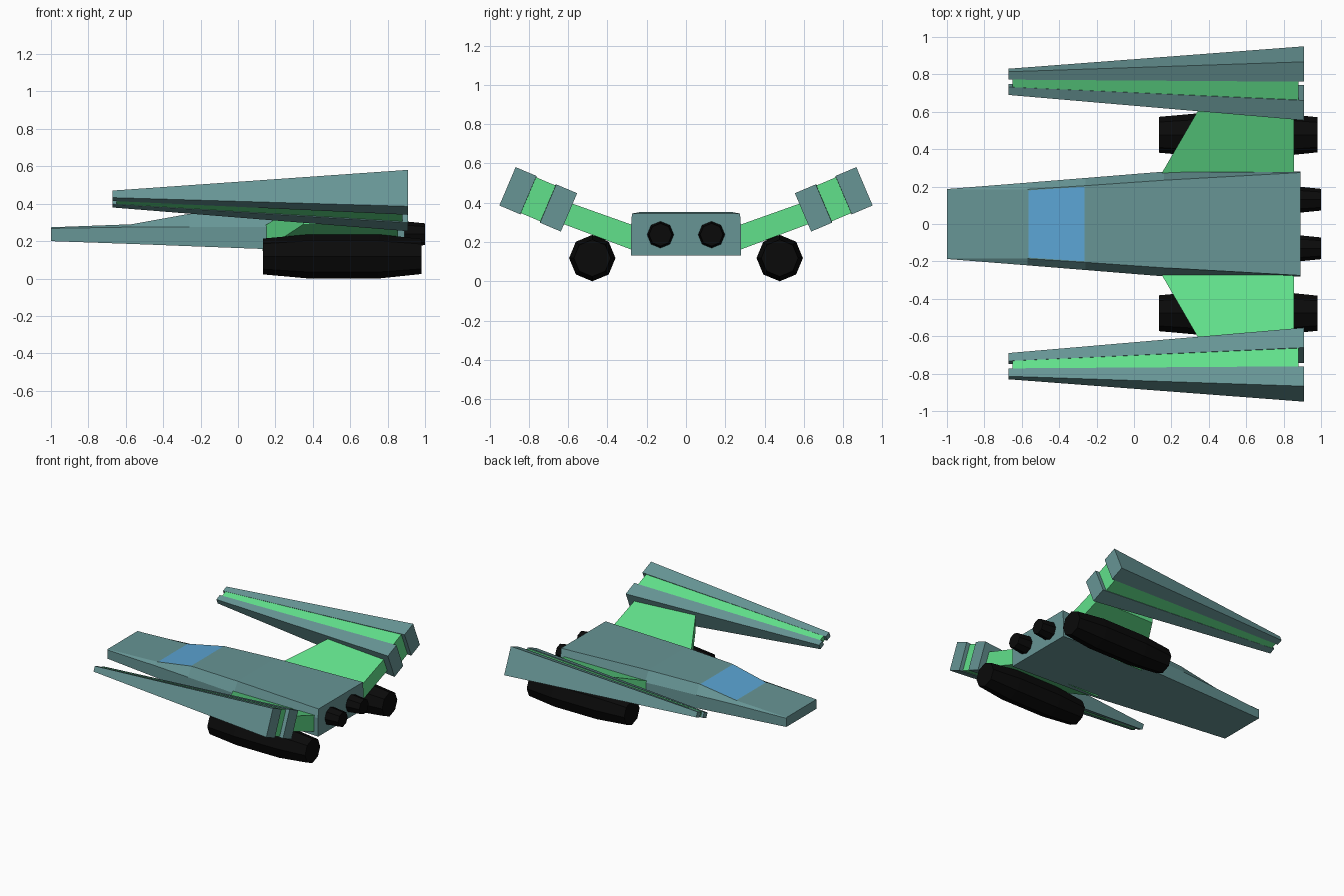
import bpy, bmesh, math
from mathutils import Vector

if "Cube" in bpy.data.objects:
    bpy.data.objects.remove(bpy.data.objects["Cube"])


def material(name, rgb):
    m = bpy.data.materials.new(name)
    m.diffuse_color = (*rgb, 1)
    m.use_nodes = True
    m.node_tree.nodes["Principled BSDF"].inputs["Base Color"].default_value = m.diffuse_color
    return m


TEAL = material("grey teal", (0.135, 0.30, 0.30))
GREEN = material("bright green", (0.12, 0.75, 0.26))
BLUE = material("window blue", (0.105, 0.37, 0.65))
BLACK = material("black", (0.003, 0.003, 0.003))


def loft(name, rings, mats, edit=None):
    """Skin equal-length rings of points, cap the ends."""
    bm = bmesh.new()
    vs = [[bm.verts.new(p) for p in r] for r in rings]
    n = len(vs[0])
    for a, b in zip(vs, vs[1:]):
        for i in range(n):
            j = (i + 1) % n
            bm.faces.new((a[i], a[j], b[j], b[i]))
    bm.faces.new(vs[0])
    bm.faces.new(vs[-1])
    bmesh.ops.recalc_face_normals(bm, faces=bm.faces)
    if edit:
        edit(bm)
    me = bpy.data.meshes.new(name)
    bm.to_mesh(me)
    bm.free()
    for m in mats:
        me.materials.append(m)
    ob = bpy.data.objects.new(name, me)
    bpy.context.collection.objects.link(ob)
    return ob


# Fuselage: x, bottom z, half width, belt z, top half width, top z
stations = [
    (-1.0, 0.200, 0.187, 0.268, 0.185, 0.274),
    (-0.57, 0.185, 0.221, 0.275, 0.185, 0.290),
    (-0.26, 0.173, 0.246, 0.275, 0.205, 0.346),
    (0.16, 0.157, 0.280, 0.275, 0.234, 0.352),
    (0.89, 0.130, 0.280, 0.275, 0.275, 0.345),
]
rings = [[(x, -w, b), (x, w, b), (x, w, belt), (x, t, top), (x, -t, top), (x, -w, belt)]
         for x, b, w, belt, t, top in stations]


def windscreen(bm):
    # the sloping top face becomes the inset window
    for f in bm.faces:
        c = f.calc_center_median()
        if -0.5 < c.x < -0.3 and abs(c.y) < 0.01 and f.normal.z > 0.5:
            bmesh.ops.inset_region(bm, faces=[f], thickness=0.008, depth=0)
            f.material_index = 1
            break


loft("fuselage", rings, [TEAL, BLUE], windscreen)


# Octagonal tubes along x
def tube(name, y, z, profile):
    return loft(name, [[(x, y + r * math.cos(k * math.pi / 4), z + r * math.sin(k * math.pi / 4))
                        for k in range(8)] for x, r in profile], [BLACK])


TILT = math.radians(23)


def fin_strip(name, s, u0, u1, x0, x1, h, mat):
    """Tapered strip of a raised fin; u0..u1 are fractions of its width."""
    rings = []
    for x in (x0, x1):
        t = (x + 0.67) / 1.58
        cy, cz = 0.76 - 0.008 * t, 0.425 - 0.008 * t
        w, hh = 0.135 + 0.205 * t, (0.041 + 0.171 * t) * h
        ring = []
        for u, v in ((u0, -0.5), (u1, -0.5), (u1, 0.5), (u0, 0.5)):
            a, b = u * w, v * hh
            ring.append((x, s * (cy + a * math.cos(TILT) - b * math.sin(TILT)),
                         cz + a * math.sin(TILT) + b * math.cos(TILT)))
        rings.append(ring)
    loft(name, rings, [mat])


for s, side in ((-1, "front"), (1, "back")):
    # Green wing root, swept leading edge
    loft(side + "_wing",
         [[(x, s * y, zb), (x2, s * y, zb), (x2, s * y, zt), (x, s * y, zt)]
          for y, x, x2, zb, zt in ((0.24, 0.13, 0.855, 0.147, 0.275),
                                   (0.62, 0.35, 0.855, 0.29, 0.41))], [GREEN])
    # Fin: two teal plates with a green core
    fin_strip(side + "_fin_inner", s, -0.5, -0.16, -0.67, 0.91, 1.0, TEAL)
    fin_strip(side + "_fin_core", s, -0.18, 0.18, -0.65, 0.88, 0.95, GREEN)
    fin_strip(side + "_fin_outer", s, 0.16, 0.5, -0.67, 0.91, 1.0, TEAL)
    # Pod under the wing and its pylon
    tube(side + "_pod", s * 0.477, 0.118,
         [(0.135, 0.096), (0.38, 0.118), (0.75, 0.118), (0.98, 0.094)])
    loft(side + "_pylon", [[(x, s * 0.41, 0.17), (x, s * 0.47, 0.17),
                            (x, s * 0.47, 0.255), (x, s * 0.41, 0.245)]
                           for x in (0.37, 0.73)], [BLACK])
    # Rear exhaust
    tube(side + "_exhaust", s * 0.13, 0.237, [(0.85, 0.068), (0.9, 0.068), (1.0, 0.058)])
